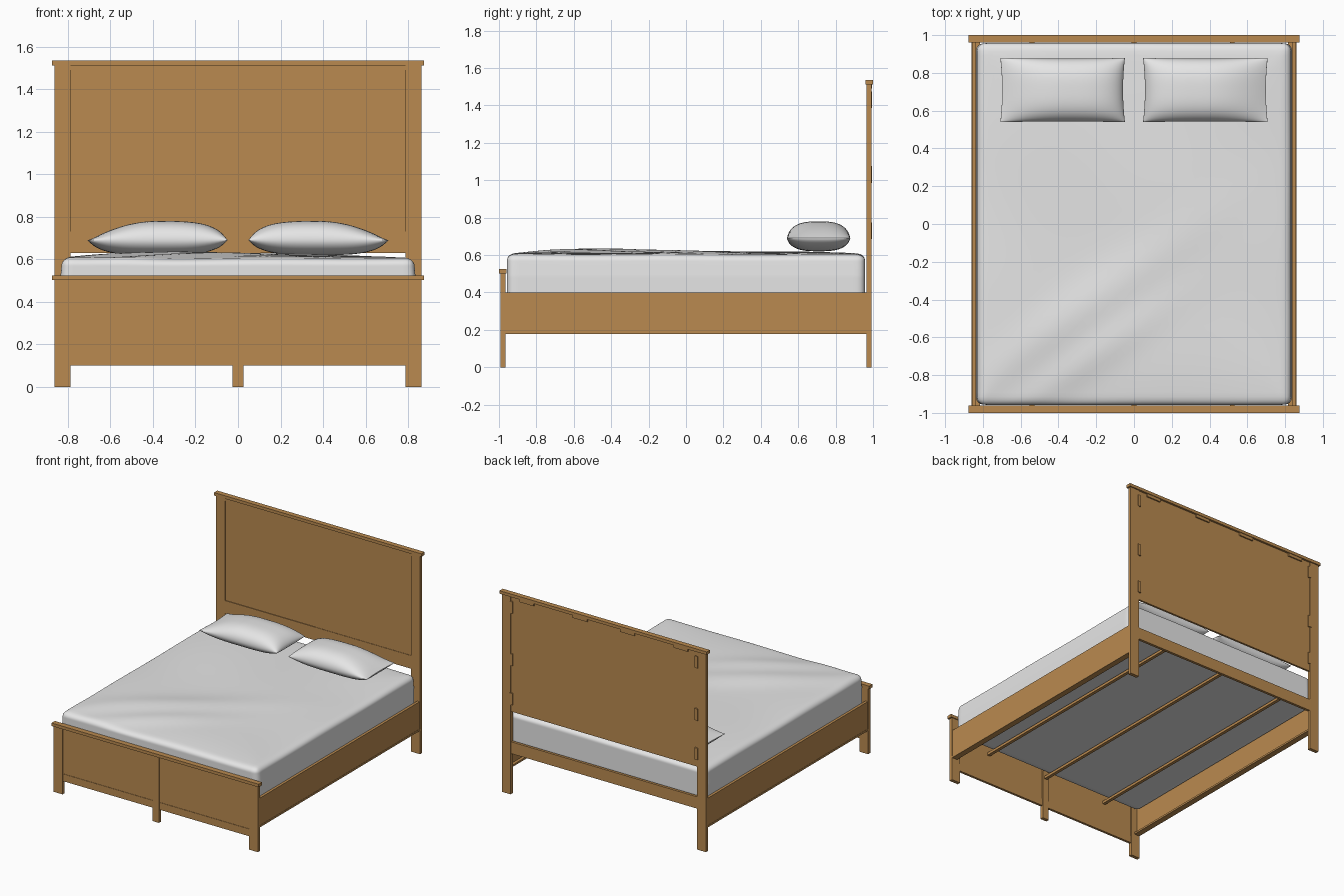
import bpy, bmesh, math
from mathutils import Vector

old = bpy.data.objects.get("Cube")
if old:
    bpy.data.objects.remove(old, do_unlink=True)


def material(name, rgb):
    m = bpy.data.materials.new(name)
    m.use_nodes = True
    m.diffuse_color = (*rgb, 1)
    m.node_tree.nodes["Principled BSDF"].inputs["Base Color"].default_value = (*rgb, 1)
    return m


wood = material("oak_wood", (0.49, 0.255, 0.08))
cloth = material("white_linen", (0.79, 0.79, 0.79))


def finish(name, bm, mat, smooth=False):
    mesh = bpy.data.meshes.new(name)
    bmesh.ops.recalc_face_normals(bm, faces=bm.faces)
    bm.to_mesh(mesh)
    bm.free()
    mesh.materials.append(mat)
    ob = bpy.data.objects.new(name, mesh)
    bpy.context.collection.objects.link(ob)
    if smooth:
        for p in mesh.polygons:
            p.use_smooth = True
    return ob


def box(name, x, y, z):
    """Wooden board spanning the given (low, high) ranges."""
    bm = bmesh.new()
    bmesh.ops.create_cube(bm, size=1)
    for v in bm.verts:
        v.co = [r[0] if c < 0 else r[1] for c, r in zip(v.co, (x, y, z))]
    return finish(name, bm, wood)


def pair(name, x, y, z):
    """Board on the left (+x) and its mirror on the right."""
    box("left_" + name, x, y, z)
    box("right_" + name, (-x[1], -x[0]), y, z)


INNER, OUTER, CAP = 0.787, 0.862, 0.875

# Headboard: posts, cap, panels and rails
head = (0.965, 0.991)
pair("headboard_post", (INNER, OUTER), head, (0, 1.515))
box("headboard_cap", (-CAP, CAP), (0.961, 1.0), (1.512, 1.535))
box("headboard_panel_right", (-INNER, -0.025), (0.975, 0.985), (0.73, 1.49))
box("headboard_panel_left", (-0.025, INNER), (0.973, 0.985), (0.73, 1.49))
box("headboard_lower_rail", (-INNER, INNER), (0.97, 0.985), (0.63, 0.73))
box("headboard_top_rail", (-INNER, INNER), (0.97, 0.985), (1.49, 1.513))
box("head_cross_rail", (-INNER, INNER), (0.967, 0.987), (0.31, 0.4))

# Small fixing blocks around the back of the headboard
back = (0.983, 0.995)
for i, z in enumerate((0.73, 1.03, 1.43)):
    pair(f"post_block_{i}", (0.77, 0.795), back, (z - 0.045, z + 0.045))
for i, x in enumerate((0.2, 0.65)):
    pair(f"cap_block_{i}", (x - 0.06, x + 0.06), back, (1.49, 1.513))

# Footboard: posts, centre stile, cap, panel and rails
foot = (-0.992, -0.966)
pair("footboard_post", (INNER, OUTER), foot, (0, 0.505))
box("footboard_centre_leg", (-0.027, 0.027), foot, (0, 0.5))
box("footboard_cap", (-CAP, CAP), (-1.0, -0.96), (0.502, 0.525))
box("footboard_panel", (-INNER, INNER), (-0.985, -0.974), (0.12, 0.5))
box("footboard_bottom_rail", (-INNER, INNER), (-0.988, -0.97), (0.1, 0.155))
box("footboard_top_rail", (-INNER, INNER), (-0.988, -0.97), (0.465, 0.503))

# Side rails with a ledge along the bottom, and lengthwise slats
pair("side_rail", (0.838, 0.858), (-0.968, 0.967), (0.19, 0.4))
pair("side_rail_ledge", (0.815, 0.86), (-0.968, 0.967), (0.178, 0.192))
for label, x in (("right", -0.54), ("centre", 0), ("left", 0.52)):
    box(label + "_slat", (x - 0.012, x + 0.012), (-0.972, 0.97), (0.322, 0.342))


def rumple(x, y):
    """Soft folds on the bedding, mostly toward the foot."""
    across = (y + 0.3) - 0.68 * (x + 0.05)
    along = x + 0.25
    fold = 0.02 * math.exp(-(across / 0.13) ** 2 - (along / 0.5) ** 2)
    fold2 = 0.016 * math.exp(-((across + 0.28) / 0.1) ** 2 - ((x + 0.2) / 0.4) ** 2)
    return fold + fold2 + 0.004 * math.sin(5 * x + 3 * y) * math.cos(4 * y - 2 * x)


# Mattress: rounded box with points gathered near the edges
bm = bmesh.new()
bmesh.ops.create_cube(bm, size=2)
bmesh.ops.subdivide_edges(bm, edges=bm.edges, cuts=41, use_grid_fill=True)
half = Vector((0.837, 0.957, 0.13))
radius = 0.042
for v in bm.verts:
    p = Vector([math.sin(c * math.pi / 2) * h for c, h in zip(v.co, half)])
    core = Vector([max(radius - h, min(h - radius, c)) for c, h in zip(p, half)])
    p = core + (p - core).normalized() * radius
    top = max(0, p.z / half.z)
    p.x *= 1 - 0.012 * top
    sag = 0.016 * max(abs(p.x / half.x), abs(p.y / half.y)) ** 6
    p.z += top ** 3 * (rumple(p.x, p.y) - sag)
    p.z += 0.487
    v.co = p
finish("mattress", bm, cloth, True)


# Pillows: two puffed sheets meeting at a pinched seam
def pillow(name, side):
    bm = bmesh.new()
    bmesh.ops.create_cube(bm, size=2)
    bmesh.ops.subdivide_edges(bm, edges=bm.edges, cuts=29, use_grid_fill=True)
    rim = [f for f in bm.faces
           if max(abs(f.calc_center_median().x), abs(f.calc_center_median().y)) > 0.999]
    bmesh.ops.delete(bm, geom=rim, context="FACES")
    for v in bm.verts:
        u, w = (math.sin(c * math.pi / 2) for c in v.co.xy)
        up = v.co.z > 0
        # the upper sheet tapers gently toward the outer end
        power, blunt = (2.0, 1.0) if up and u > 0 else (3.5, 0.6)
        puff = (1 - abs(u) ** power) ** blunt * (1 - abs(w) ** 2.9) ** 0.5
        x = u * (0.33 - 0.01 * (1 - w * w))
        y = w * (0.17 - 0.004 * (1 - u * u))
        v.co = (side * (0.378 + x), 0.709 + y, 0.69 + puff * (0.09 if up else -0.07))
    bmesh.ops.remove_doubles(bm, verts=bm.verts, dist=0.0001)
    finish(name, bm, cloth, True)


pillow("left_pillow", 1)
pillow("right_pillow", -1)
